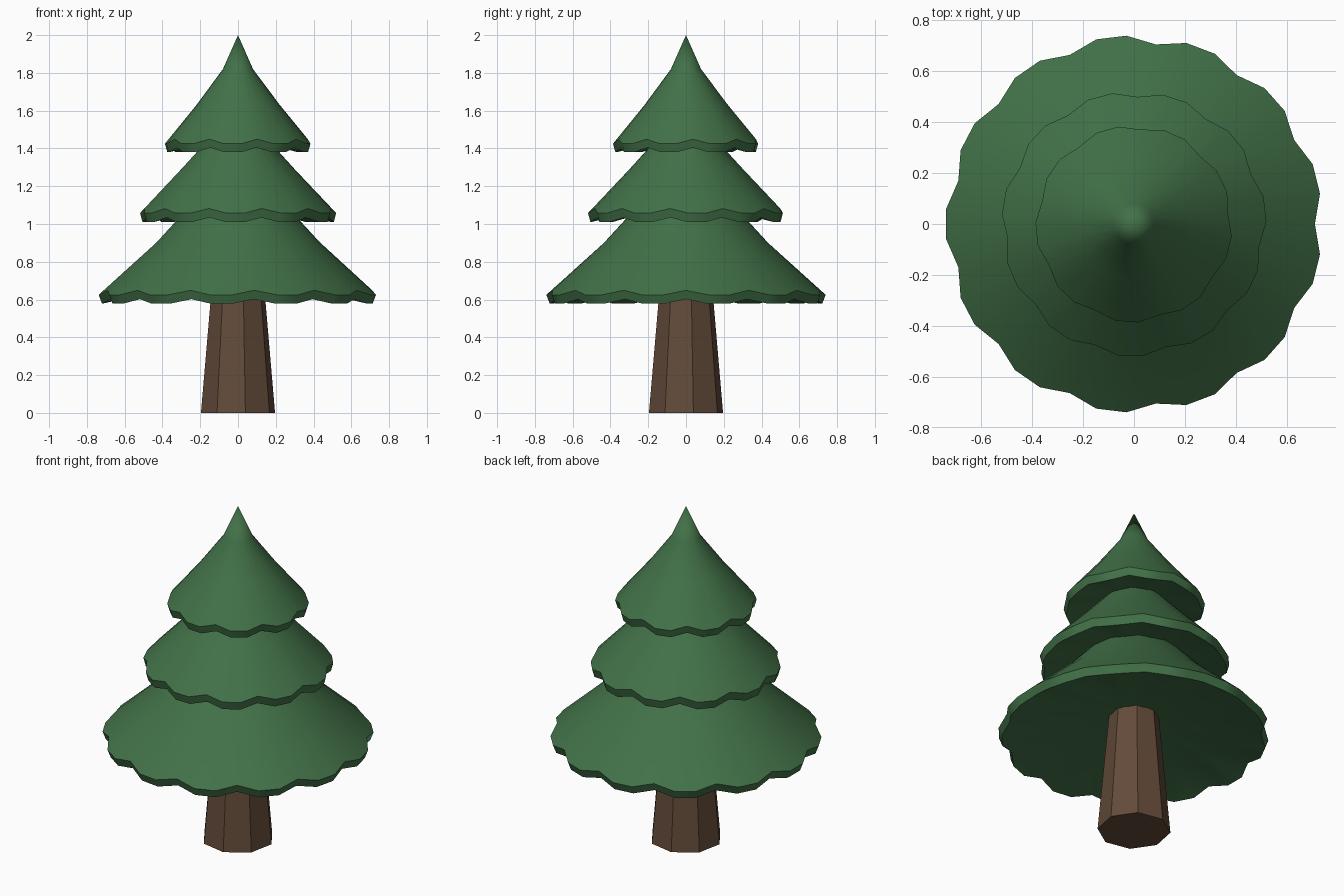
import bpy
import bmesh
import math

if "Cube" in bpy.data.objects:
    bpy.data.objects.remove(bpy.data.objects["Cube"])


def make_material(name, color):
    mat = bpy.data.materials.new(name)
    mat.diffuse_color = (*color, 1.0)
    mat.use_nodes = True
    mat.node_tree.nodes["Principled BSDF"].inputs["Base Color"].default_value = mat.diffuse_color
    return mat


def add_object(name, bm, mat):
    bmesh.ops.recalc_face_normals(bm, faces=bm.faces[:])
    mesh = bpy.data.meshes.new(name)
    bm.to_mesh(mesh)
    bm.free()
    mesh.materials.append(mat)
    obj = bpy.data.objects.new(name, mesh)
    bpy.context.collection.objects.link(obj)
    return obj


def smooth(obj, degrees):
    bpy.ops.object.select_all(action='DESELECT')
    obj.select_set(True)
    bpy.context.view_layer.objects.active = obj
    bpy.ops.object.shade_smooth_by_angle(angle=math.radians(degrees))


def scalloped_tier(name, lobes, phase, profile, under_z, mat):
    """Profile rows: radius, height, scallop strength (rim lip first)."""
    bm = bmesh.new()
    count = lobes * 3  # each lobe: one valley and two tips
    rings = []
    for radius, z, strength in profile[:-1]:
        ring = []
        for i in range(count):
            a = phase + 2 * math.pi * i / count
            valley = strength if i % 3 == 0 else 0.0
            r = radius * (1 - 0.04 * valley)
            ring.append(bm.verts.new((r * math.cos(a), r * math.sin(a), z + 0.024 * valley)))
        rings.append(ring)
    apex = bm.verts.new((0, 0, profile[-1][1]))
    under = bm.verts.new((0, 0, under_z))
    for i in range(count):
        j = (i + 1) % count
        for low, high in zip(rings, rings[1:]):
            bm.faces.new((low[i], low[j], high[j], high[i]))
        bm.faces.new((rings[-1][i], rings[-1][j], apex))
        bm.faces.new((rings[0][j], rings[0][i], under))
    smooth(add_object(name, bm, mat), 50)


green = make_material("needle green", (0.054, 0.165, 0.064))
brown = make_material("bark brown", (0.125, 0.070, 0.042))

# Tapered eight-sided trunk
bm = bmesh.new()
bmesh.ops.create_cone(bm, cap_ends=True, segments=8, radius1=0.2, radius2=0.13, depth=0.8)
for v in bm.verts:
    a = math.atan2(v.co.y, v.co.x)
    step = math.pi / 4
    a = round(a / step) * step + math.pi / 16
    r = 0.2 if v.co.z < 0 else 0.13
    v.co = (r * math.cos(a), r * math.sin(a), v.co.z + 0.4)
add_object("trunk", bm, brown)

# Three foliage tiers with scalloped rims
scalloped_tier("lower_foliage", 13, 0.0, [
    (0.722, 0.578, 1), (0.74, 0.625, 1), (0.435, 0.90, 0.25), (0.16, 1.2, 0), (0, 1.38)], 0.74, green)
scalloped_tier("middle_foliage", 11, 0.4, [
    (0.507, 1.01, 1), (0.52, 1.058, 1), (0.30, 1.29, 0.25), (0.11, 1.5, 0), (0, 1.68)], 1.13, green)
scalloped_tier("upper_foliage", 9, 0.8, [
    (0.374, 1.38, 1), (0.387, 1.425, 1), (0.22, 1.63, 0.25), (0.08, 1.82, 0), (0, 2.0)], 1.47, green)
